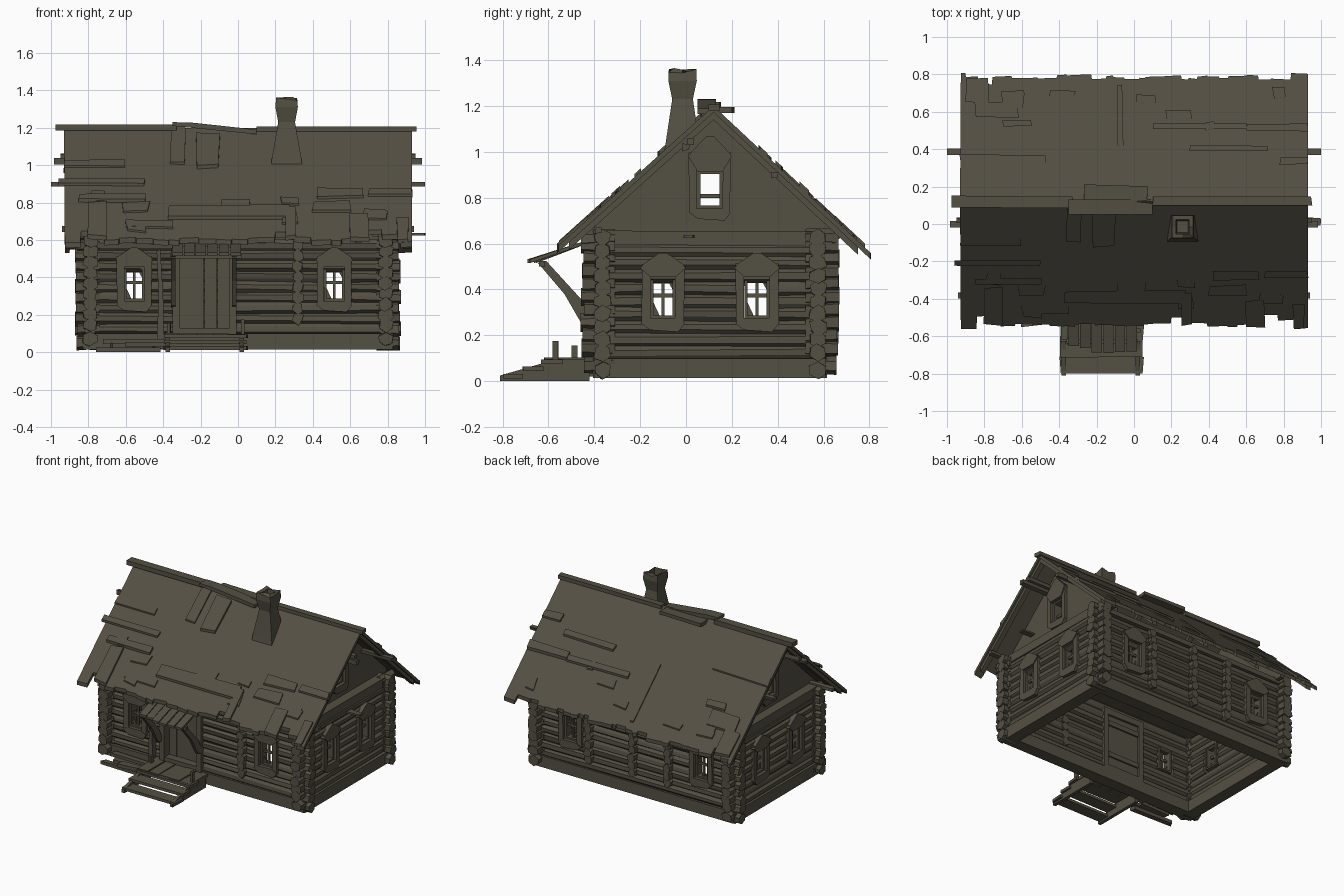
import bpy, bmesh, math, random
from mathutils import Vector

if "Cube" in bpy.data.objects:
    bpy.data.objects.remove(bpy.data.objects["Cube"])

random.seed(7)
J = lambda a: random.uniform(-a, a)

wood = bpy.data.materials.new("weathered_wood")
wood.diffuse_color = (0.088, 0.079, 0.056, 1)
wood.use_nodes = True
wood.node_tree.nodes["Principled BSDF"].inputs["Base Color"].default_value = wood.diffuse_color


def finish(name, bm):
    bmesh.ops.recalc_face_normals(bm, faces=bm.faces[:])
    me = bpy.data.meshes.new(name)
    bm.to_mesh(me)
    bm.free()
    me.materials.append(wood)
    ob = bpy.data.objects.new(name, me)
    bpy.context.collection.objects.link(ob)


def prism(bm, pts, P, d0, d1, pts2=None):
    """Extrude a 2D outline from depth d0 to d1 in the frame P(u, v, d)."""
    a = [bm.verts.new(P(u, v, d0)) for u, v in pts]
    b = [bm.verts.new(P(u, v, d1)) for u, v in (pts2 or pts)]
    bm.faces.new(a)
    bm.faces.new(b[::-1])
    n = len(a)
    for i in range(n):
        bm.faces.new((a[i], b[i], b[(i + 1) % n], a[(i + 1) % n]))


def rect(bm, P, u0, u1, v0, v1, d0, d1, j=0.0):
    prism(bm, [(u + J(j), v + J(j)) for u, v in ((u0, v0), (u1, v0), (u1, v1), (u0, v1))], P, d0, d1)


def log(bm, P, z, u0, u1, rv, rd, n=8, j=0.005):
    def ring():
        return [(z + rv * math.sin(2 * math.pi * (i + .5) / n) + J(j),
                 rd * math.cos(2 * math.pi * (i + .5) / n) + J(j)) for i in range(n)]
    prism(bm, ring(), lambda v, d, t: P(t, v, d), u0, u1, ring())


# Frames: u along the wall, v up, d outward
XYZ = lambda x, y, z: Vector((x, y, z))
SIDE = lambda y, z, x: Vector((x, y, z))
FRONT = lambda u, v, d: Vector((u, -0.365 - d, v))
BACK = lambda u, v, d: Vector((u, 0.575 + d, v))
RIGHT = lambda u, v, d: Vector((0.79 + d, u, v))
LEFT = lambda u, v, d: Vector((-0.79 - d, u, v))
RIDGE = 0.12
SLOPE_F = lambda u, v, d: Vector((u, RIDGE - v, 1.2 - 0.90 * v + d))
SLOPE_B = lambda u, v, d: Vector((u, RIDGE + v, 1.2 - 0.935 * v + d))
ROWS = [0.125 + 0.056 * k for k in range(9)]

# Log walls, with logs broken off at the openings
WIN = {"front": [-0.555, 0.515], "back": [-0.555, 0.515], "right": [-0.1, 0.31], "left": [-0.1, 0.31]}
WALLS = {"front": (FRONT, -0.82, 0.82), "back": (BACK, -0.82, 0.82),
         "right": (RIGHT, -0.4, 0.61), "left": (LEFT, -0.4, 0.61)}
for name, (P, u0, u1) in WALLS.items():
    bm = bmesh.new()
    rect(bm, P, u0, u1, 0.015, 0.1, -0.05, 0.04)
    for z in ROWS:
        holes = [(c - 0.07, c + 0.07) for c in WIN[name] if 0.27 < z < 0.46]
        if name == "front" and z < 0.54:
            holes.append((-0.33, -0.03))
        a = u0
        for h0, h1 in sorted(holes) + [(u1, u1)]:
            log(bm, P, z, a, h0, 0.035, 0.036)
            a = h1
    if name in ("right", "left"):
        rect(bm, P, u0, u1 - 0.02, 0.595, 0.655, -0.04, 0.03, 0.006)
    finish(name + "_wall_logs", bm)

# Crossed log ends at the corners
bm = bmesh.new()
for z in [0.05] + ROWS + [0.625]:
    for P in (FRONT, BACK):
        for s in (-1, 1):
            log(bm, P, z, s * 0.74, s * (0.865 + J(0.008)), 0.037, 0.04, 6, 0.006)
    for P in (RIGHT, LEFT):
        zz = z + 0.02 if z < 0.6 else z
        log(bm, P, zz, -0.31, -0.452 + J(0.008), 0.037, 0.042, 6, 0.006)
        log(bm, P, zz, 0.52, 0.662 + J(0.008), 0.037, 0.042, 6, 0.006)
finish("corner_log_ends", bm)

# Ends of the inner cross walls showing through front and back
bm = bmesh.new()
for x, y0, y1 in ((0.32, -0.33, -0.425), (0.36, 0.53, 0.64), (0.0, 0.53, 0.64), (-0.29, 0.53, 0.64)):
    for z in ROWS[1:]:
        log(bm, lambda u, v, d: Vector((x + d, u, v)), z, y0, y1 + J(0.008), 0.034, 0.03, 6, 0.006)
finish("cross_wall_log_ends", bm)


# Windows: peaked frame, thin inner frame, bars and broken panes
def window(name, P, c, z0, z1, w, ow, oz0, oz1, broken=True):
    bm = bmesh.new()
    lo, hi = z0 + 0.035, z1 - (z1 - oz1) * 0.45
    rect(bm, P, c - w, c - ow, lo, hi, 0.0, 0.05, 0.004)
    rect(bm, P, c + ow, c + w, lo, hi, 0.0, 0.05, 0.004)
    prism(bm, [(c - w - .005, hi - .02), (c - ow, oz1), (c + ow, oz1), (c + w + .005, hi - .02),
               (c + w * .9, hi), (c + .015, z1), (c - .015, z1), (c - w * .9, hi)], P, 0.0, 0.058)
    prism(bm, [(c - w, lo), (c - ow, oz0), (c + ow, oz0), (c + w, lo), (c + w * .7, z0), (c - w * .6, z0 + .008)],
          P, 0.0, 0.055)
    for s in (-1, 1):
        rect(bm, P, c + s * ow, c + s * (ow - .014), oz0, oz1, -0.03, 0.03)
    rect(bm, P, c - ow, c + ow, oz1 - .012, oz1, -0.03, 0.03)
    rect(bm, P, c - ow, c + ow, oz0, oz0 + .012, -0.03, 0.03)
    zm = oz0 + (oz1 - oz0) * (0.55 if broken else 0.33)
    rect(bm, P, c - ow, c + ow, zm - .008, zm + .008, 0.0, 0.014)
    if broken:
        rect(bm, P, c - .007, c + .007, oz0, oz1, 0.0, 0.014)
        prism(bm, [(c + ow, zm), (c + ow, oz1), (c + .01, oz1)], P, 0.003, 0.009)
        prism(bm, [(c - ow, oz0), (c - .01, oz0), (c - ow, zm)], P, 0.003, 0.009)
    finish(name, bm)


for name, cs in WIN.items():
    for i, c in enumerate(cs):
        window("%s_window_%d" % (name, i + 1), WALLS[name][0], c, 0.215, 0.56, 0.094, 0.056, 0.275, 0.455)

# Gables set back under the roof, each with a loft window
GR = lambda u, v, d: Vector((0.72 + d, u, v))
GL = lambda u, v, d: Vector((-0.72 - d, u, v))
top = lambda y: 1.18 - 0.93 * abs(y - RIDGE)
for name, P in (("right", GR), ("left", GL)):
    bm = bmesh.new()
    prism(bm, [(-0.45, 0.62), (0.05, 0.62), (0.05, top(0.05)), (-0.45, top(-0.45))], P, 0, 0.03)
    prism(bm, [(0.16, 0.62), (0.67, 0.62), (0.67, top(0.67)), (0.16, top(0.16))], P, 0, 0.03)
    rect(bm, P, 0.05, 0.16, 0.62, 0.76, 0, 0.03)
    prism(bm, [(0.05, 0.92), (0.16, 0.92), (0.16, top(0.16)), (0.12, 1.18), (0.05, top(0.05))], P, 0, 0.03)
    finish(name + "_gable", bm)
    window(name + "_loft_window", P, 0.105, 0.70, 1.07, 0.09, 0.055, 0.755, 0.915, False)

bm = bmesh.new()
rect(bm, XYZ, -0.82, 0.82, -0.41, 0.62, 0.6, 0.635)
finish("loft_floor", bm)


# Roof slopes with ragged eaves
def eave(base, amp, notches):
    pts, x = [], 0.93
    while x > -0.93:
        nx = max(-0.93, x - random.uniform(0.03, 0.11))
        v = base + J(amp)
        if abs(x) > 0.84 and abs(nx) > 0.7:
            v = base + 0.022
        if any(a < (x + nx) / 2 < b for a, b in notches):
            v -= 0.045
        pts += [(x, v + J(0.006)), (nx + 0.004, v)]
        x = nx
    return pts


for name, P, base, notches in (("front", SLOPE_F, 0.66, [(0.19, 0.29), (0.69, 0.85), (-0.86, -0.72)]),
                               ("back", SLOPE_B, 0.665, [(-0.86, -0.74)])):
    bm = bmesh.new()
    prism(bm, [(-0.93, 0), (0.93, 0)] + eave(base, 0.012, notches), P, -0.028, 0.0)
    finish(name + "_roof", bm)

# Loose roof planks: u range, distance range down the slope, lift
PLANKS = {
    "front": (SLOPE_F, [(-.37, .27, .48, .54), (-.93, -.6, .2, .235), (-.96, -.5, .31, .345), (-.22, -.1, .05, .24),
                        (-.36, -.28, .0, .22), (.42, .67, .37, .42), (.4, .6, .45, .5), (-.85, -.5, .41, .44),
                        (.25, .31, .49, .66), (.7, .93, .37, .41), (-.8, -.7, .46, .66), (.6, .7, .53, .67),
                        (-.6, -.35, .56, .6), (.85, .91, .55, .68)]),
    "back": (SLOPE_B, [(-.93, -.47, .21, .25), (.1, .6, .39, .42), (.6, .93, .38, .42), (-.85, -.62, .45, .53),
                       (-.7, -.55, .4, .43), (-.09, -.06, .3, .62), (.3, .72, .27, .3), (-.9, -.78, .53, .66),
                       (.78, .93, .2, .24)])}
for name, (P, items) in PLANKS.items():
    bm = bmesh.new()
    for u0, u1, v0, v1 in items:
        rect(bm, P, u0, u1, v0, v1, -0.005, random.uniform(0.01, 0.022), 0.006)
    for i in range(9):
        u, v = random.uniform(-.88, .8), random.uniform(.35, .58)
        rect(bm, P, u, u + random.uniform(.04, .14), v, v + random.uniform(.03, .07), -0.005, 0.01, 0.008)
    finish(name + "_roof_planks", bm)

# Ridge boards
bm = bmesh.new()
rect(bm, XYZ, -0.98, -0.33, 0.09, 0.15, 1.185, 1.218, 0.005)
rect(bm, XYZ, 0.1, 0.95, 0.095, 0.145, 1.18, 1.207, 0.004)
prism(bm, [(-0.35, 1.21), (0.1, 1.165), (0.1, 1.19), (-0.25, 1.228), (-0.35, 1.23)],
      lambda u, v, d: Vector((u, d, v)), 0.05, 0.13)
rect(bm, XYZ, -0.26, 0.07, 0.12, 0.205, 1.17, 1.195, 0.008)
finish("ridge_boards", bm)

# Purlin ends and rafters under the roof
bm = bmesh.new()
for y, z, l in ((0.0, 1.02, 0.985), (0.385, 0.9, 1.0), (-0.385, 0.66, 0.94), (0.02, 1.045, 0.95)):
    rect(bm, SIDE, y - 0.015, y + 0.015, z - 0.014, z + 0.014, -l, l, 0.004)
rect(bm, XYZ, 0.9, 0.995, -0.01, 0.03, 0.625, 0.637, 0.008)
finish("purlins", bm)
bm = bmesh.new()
for x in (-0.9, -0.45, 0.0, 0.45, 0.9):
    for P in (SLOPE_F, SLOPE_B):
        rect(bm, P, x - 0.018, x + 0.018, 0.0, 0.63, -0.06, -0.025)
finish("rafters", bm)

# Chimney: flared stack with a hollow, crumbling top
bm = bmesh.new()
rings = []
for z, hx, hy in ((0.95, .085, .09), (1.03, .08, .075), (1.23, .045, .045), (1.31, .06, .062),
                  (1.355, .056, .06), (1.355, .035, .038), (1.25, .03, .03)):
    rings.append([bm.verts.new((0.26 + a * hx, -0.015 + b * hy, z + (J(0.012) if z > 1.32 else 0)))
                  for a, b in ((-1, -1), (0, -1), (1, -1), (1, 0), (1, 1), (0, 1), (-1, 1), (-1, 0))])
for a, b in zip(rings, rings[1:]):
    for i in range(8):
        bm.faces.new((a[i], a[(i + 1) % 8], b[(i + 1) % 8], b[i]))
bm.faces.new(rings[0])
bm.faces.new(rings[-1])
finish("chimney", bm)

# Door and its frame
bm = bmesh.new()
for i in range(4):
    rect(bm, FRONT, -0.32 + i * .07, -0.251 + i * .07, 0.1, 0.53, -0.03, -0.008 + J(0.002))
for z in (0.2, 0.44):
    rect(bm, FRONT, -0.31, -0.05, z, z + 0.035, -0.042, -0.028)
finish("door", bm)
bm = bmesh.new()
rect(bm, FRONT, -0.355, -0.312, 0.08, 0.55, -0.045, 0.055, 0.004)
rect(bm, FRONT, -0.048, -0.008, 0.08, 0.55, -0.045, 0.055, 0.004)
rect(bm, FRONT, -0.355, -0.008, 0.52, 0.565, -0.045, 0.055, 0.004)
rect(bm, FRONT, -0.33, -0.03, 0.09, 0.13, -0.045, 0.05)
finish("door_frame", bm)

# Porch canopy: uneven boards on two braces
bm = bmesh.new()
for i in range(6):
    x, y = -0.35 + i * 0.062, -0.67 + J(0.022)
    prism(bm, [(y, 0.515), (-0.43, 0.6), (-0.43, 0.615), (y, 0.532)], SIDE, x, x + 0.055)
rect(bm, XYZ, -0.36, 0.02, -0.64, -0.615, 0.5, 0.525)
finish("porch_canopy", bm)
bm = bmesh.new()
for x in (-0.345, -0.02):
    prism(bm, [(-0.645, 0.515), (-0.61, 0.525), (-0.45, 0.35), (-0.4, 0.24), (-0.455, 0.25), (-0.53, 0.38)],
          SIDE, x - 0.012, x + 0.012)
finish("canopy_braces", bm)

# Porch deck, steps and stringers
bm = bmesh.new()
for i in range(5):
    rect(bm, XYZ, -0.39 + i * .086, -0.308 + i * .086, -0.61 + J(.01), -0.38, 0.075, 0.1 + J(.004), .003)
for y, z in ((-0.8, 0.012), (-0.71, 0.045), (-0.63, 0.075)):
    rect(bm, XYZ, -0.395, 0.05, y, y + 0.09, z, z + 0.02, 0.005)
for x in (-0.375, 0.02):
    prism(bm, [(-0.81, 0.0), (-0.42, 0.0), (-0.42, 0.09), (-0.62, 0.08), (-0.81, 0.025)], SIDE, x - .012, x + .012)
finish("porch_steps", bm)

# Broken railing stumps, leaning post and fallen boards
bm = bmesh.new()
rect(bm, XYZ, 0.015, 0.035, -0.58, -0.555, 0.09, 0.175, .003)
rect(bm, XYZ, -0.38, -0.36, -0.5, -0.475, 0.09, 0.155, .003)
prism(bm, [(-0.435, 0.02), (-0.395, 0.02), (-0.4, 0.3), (-0.415, 0.55), (-0.435, 0.54), (-0.425, 0.3)],
      FRONT, 0.02, 0.07)
finish("broken_posts", bm)
bm = bmesh.new()
for x0, x1, y, z in ((-.75, -.42, -.53, .0), (-.68, -.45, -.5, .025), (-.72, -.4, -.47, .045), (-.6, -.38, -.54, .03)):
    rect(bm, XYZ, x0, x1, y, y + 0.045, z, z + 0.025, 0.014)
finish("fallen_boards", bm)
